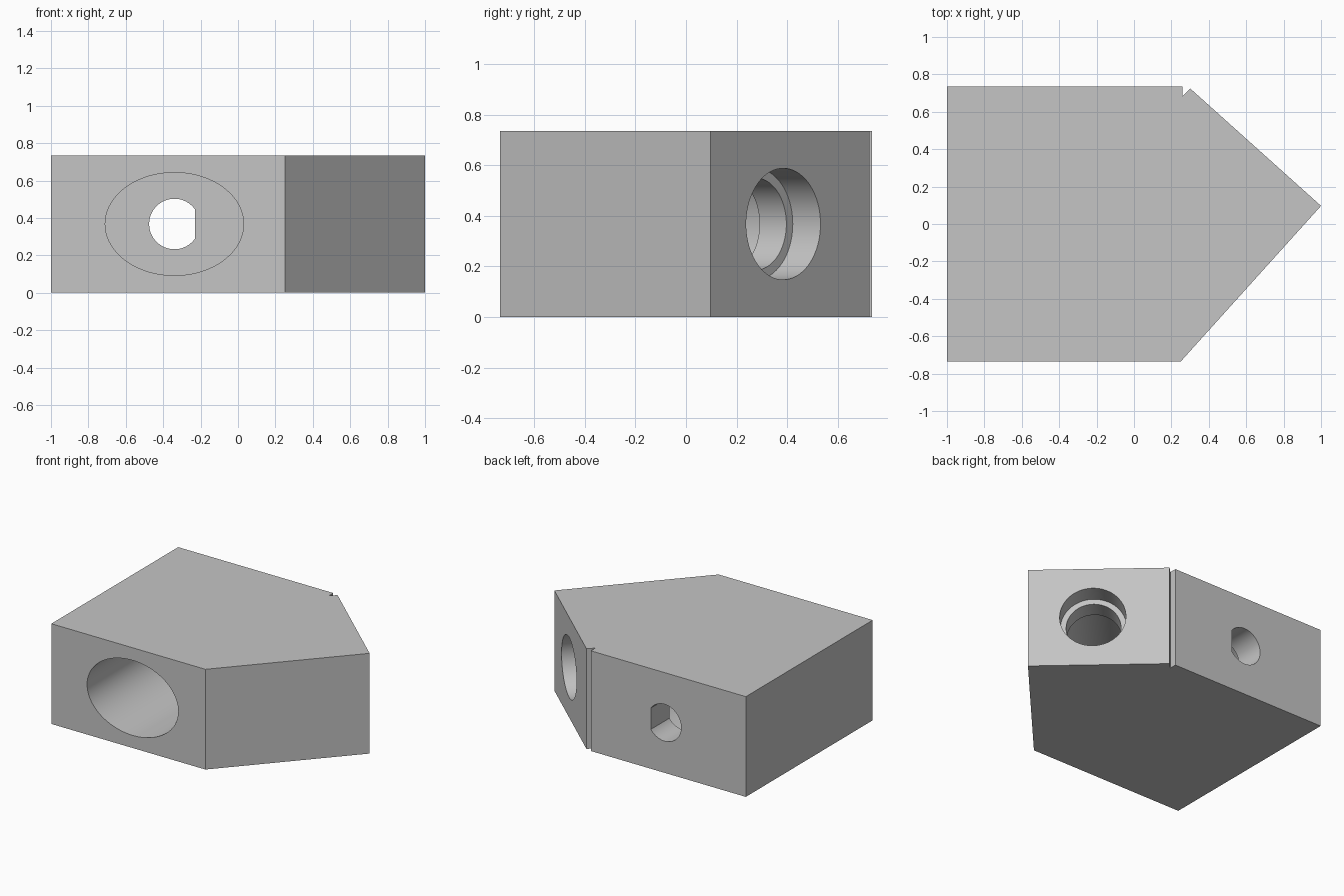
import bpy, bmesh, math
from mathutils import Vector, Matrix

cube = bpy.data.objects.get("Cube")
if cube:
    bpy.data.objects.remove(cube, do_unlink=True)

HEIGHT, HALF_Y = 0.735, 0.735
MID_Z = HEIGHT / 2

grey = bpy.data.materials.new("plain_grey")
grey.use_nodes = True
grey.diffuse_color = (0.56, 0.56, 0.56, 1)
grey.node_tree.nodes["Principled BSDF"].inputs["Base Color"].default_value = grey.diffuse_color


def prism(name, outline, origin, axis, length):
    """Extrude a closed outline (across, up) from origin along axis."""
    axis = Vector(axis).normalized()
    up = Vector((0, 1, 0)) if abs(axis.z) > 0.9 else Vector((0, 0, 1))
    across = up.cross(axis)
    frame = Matrix((across, up, axis)).transposed()
    bm = bmesh.new()
    face = bm.faces.new([bm.verts.new(Vector(origin) + frame @ Vector((u, v, 0)))
                         for u, v in outline])
    result = bmesh.ops.extrude_face_region(bm, geom=[face])
    verts = [g for g in result["geom"] if isinstance(g, bmesh.types.BMVert)]
    bmesh.ops.translate(bm, verts=verts, vec=axis * length)
    bmesh.ops.recalc_face_normals(bm, faces=bm.faces)
    mesh = bpy.data.meshes.new(name)
    bm.to_mesh(mesh)
    bm.free()
    mesh.materials.append(grey)
    obj = bpy.data.objects.new(name, mesh)
    bpy.context.collection.objects.link(obj)
    return obj


def ellipse(a, b, count=96):
    return [(a * math.cos(math.tau * i / count), b * math.sin(math.tau * i / count))
            for i in range(count)]


def cut(target, cutter):
    bpy.context.view_layer.objects.active = target
    mod = target.modifiers.new(cutter.name, "BOOLEAN")
    mod.operation = "DIFFERENCE"
    mod.solver = "EXACT"
    mod.object = cutter
    bpy.ops.object.modifier_apply(modifier=mod.name)
    bpy.data.objects.remove(cutter, do_unlink=True)


# Five-sided block with a small notch at the rear corner
plan = [(-1, -HALF_Y), (0.25, -HALF_Y), (1, 0.097), (0.3, 0.725),
        (0.258, 0.683), (0.258, HALF_Y), (-1, HALF_Y)]
block = prism("block", plan, (0, 0, 0), (0, 0, 1), HEIGHT)

# Oval pocket from the front, leaving a thin back wall
POCKET_X = -0.34
cut(block, prism("oval_pocket", ellipse(0.37, 0.275), (POCKET_X, -0.9, MID_Z),
                 (0, 1, 0), 0.9 + 0.52))

# Round hole with one flat side through the back wall
d_outline = [p for p in ellipse(0.135, 0.135) if p[0] > -0.11]
flat_v = math.sqrt(0.135 ** 2 - 0.11 ** 2)
half = [p for p in d_outline if p[1] >= 0]
lower = [p for p in d_outline if p[1] < 0]
d_outline = half + [(-0.11, flat_v), (-0.11, -flat_v)] + lower
cut(block, prism("flatted_hole", d_outline, (POCKET_X, 0.3, MID_Z), (0, 1, 0), 0.6))

# Stepped bore, square to the slanted rear face, opening into the pocket
inward = Vector((-0.668, -0.744, 0)).normalized()
mouth = Vector((0.68, 0.385, MID_Z))
for name, radius, start, end in (("bore_chamber", 0.275, 0.29, 1.2),
                                 ("bore_throat", 0.182, 0.1, 0.4),
                                 ("bore_recess", 0.22, -0.1, 0.148)):
    cut(block, prism(name, ellipse(radius, radius), mouth + inward * start,
                     inward, end - start))

# Smooth bores, sharp edges
bpy.ops.object.select_all(action="DESELECT")
block.select_set(True)
bpy.context.view_layer.objects.active = block
bpy.ops.object.shade_smooth_by_angle(angle=math.radians(30))
